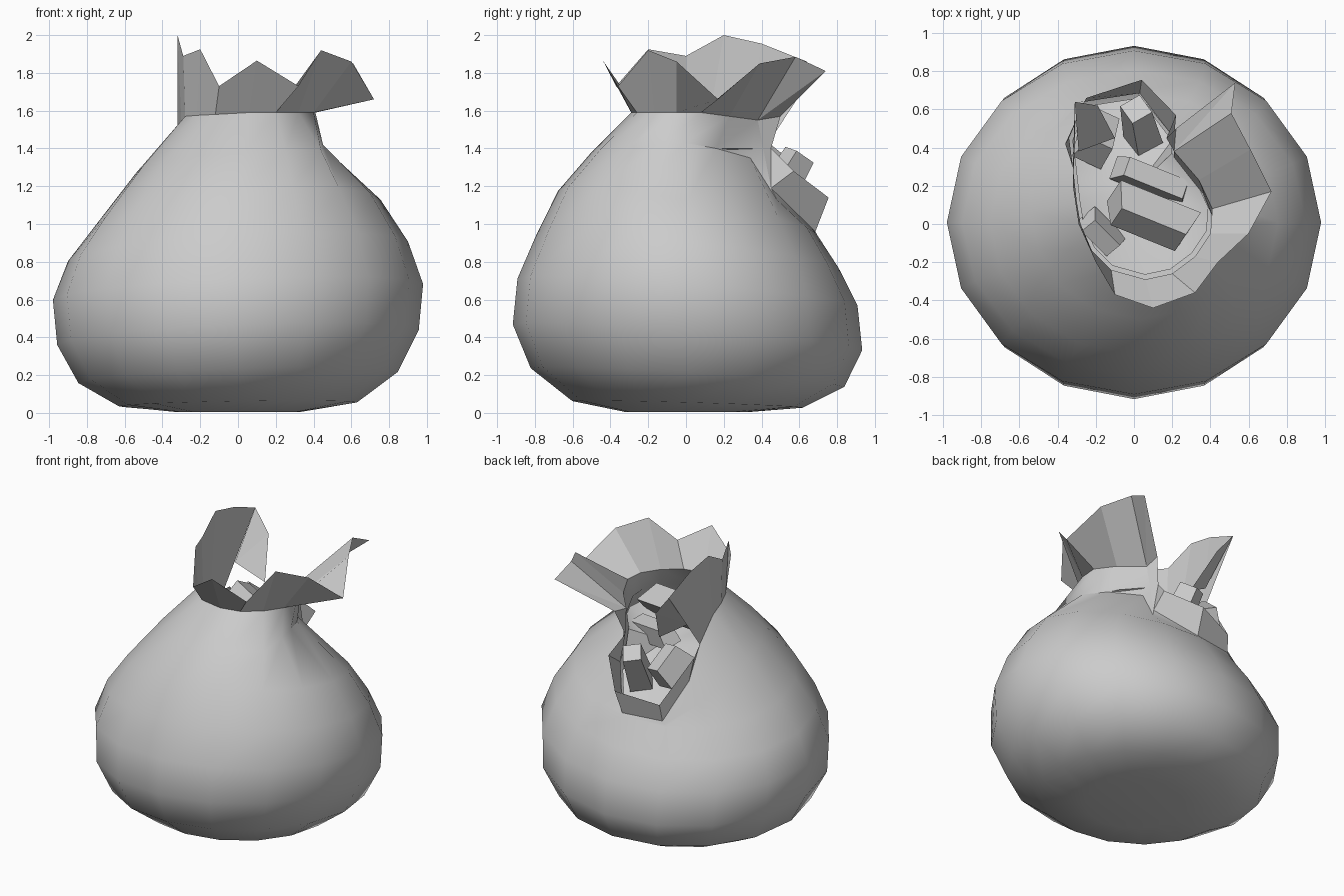
import bpy, math
from mathutils import Vector, Euler

if "Cube" in bpy.data.objects:
    bpy.data.objects.remove(bpy.data.objects["Cube"])

N = 16


def make(name, verts, faces, smooth=True):
    me = bpy.data.meshes.new(name)
    me.from_pydata([tuple(v) for v in verts], [], faces)
    me.update()
    ob = bpy.data.objects.new(name, me)
    bpy.context.collection.objects.link(ob)
    if smooth:
        bpy.ops.object.select_all(action='DESELECT')
        bpy.context.view_layer.objects.active = ob
        ob.select_set(True)
        bpy.ops.object.shade_smooth_by_angle(angle=math.radians(40))
    return ob


# Edge of the opening: round neck at the front, tear down the back
rim = [Vector(p) for p in (
    (.41, .08, 1.59), (.34, .23, 1.57), (.21, .38, 1.55), (.21, .45, 1.19),
    (.03, .685, .96), (-.26, .64, .96), (-.34, .45, 1.20), (-.32, .30, 1.40),
    (-.30, .12, 1.54), (-.28, 0, 1.57), (-.22, -.14, 1.575), (-.12, -.24, 1.58),
    (.06, -.29, 1.59), (.20, -.26, 1.59), (.32, -.17, 1.59), (.40, -.05, 1.59))]

# Sack body: slightly leaning rings (x radius, y radius, height, lean)
rings = []
for rx, ry, z, lean in ((.33, .33, .005, 0), (.63, .61, .045, .016),
                        (.845, .83, .187, .045), (.957, .925, .40, .062),
                        (.98, .90, .64, .065), (.90, .80, .855, .08),
                        (.755, .685, 1.06, .105)):
    ring = []
    for i in range(N):
        a = i * math.tau / N
        c, s = math.cos(a), math.sin(a)
        ring.append(Vector((rx * c, ry * s + .008, z + lean * (.65 * c - 1.1 * s))))
    rings.append(ring)

# Shoulder ring, pinched into a crease under the right-hand collar
crease = {0: (.43, -.01, 1.43), 1: (.36, .16, 1.40), 2: (.21, .34, 1.35),
          3: (.24, .48, 1.13), 15: (.45, -.14, 1.42)}
mid = []
for i, (p, q) in enumerate(zip(rings[-1], rim)):
    m = p.lerp(q, .5)
    b = 1.0 if 3 < i < 7 else 1.03
    mid.append(Vector(crease.get(i, (m.x * b, m.y * b, m.z))))
rings += [mid, rim]
faces = [tuple(reversed(range(N)))]
for k in range(len(rings) - 1):
    for i in range(N):
        j = (i + 1) % N
        faces.append((k * N + i, k * N + j, (k + 1) * N + j, (k + 1) * N + i))
make("sack_body", [v for r in rings for v in r], faces)

# Cloth collar: (rim point it grows from, outer edge x, y, z)
edge = ((0, .72, .17, 1.66), (1, .61, .39, 1.85), (2, .51, .58, 1.885),
        (2, .53, .74, 1.81), (2, .22, .50, 1.57), (3, .17, .45, 1.40),
        (3, .22, .57, 1.28), (4, .04, .755, 1.14), (5, -.25, .66, 1.08),
        (6, -.36, .42, 1.36), (7, -.31, .64, 1.86), (7, -.31, .40, 1.955),
        (8, -.32, .20, 2.0), (9, -.29, 0, 1.89), (10, -.20, -.20, 1.925),
        (11, -.10, -.37, 1.73), (12, .10, -.44, 1.865), (13, .32, -.36, 1.73),
        (14, .44, -.20, 1.92), (15, .60, -.05, 1.86))
verts = rim + [Vector(e[1:]) for e in edge]
faces = []
for n in range(len(edge)):
    m = (n + 1) % len(edge)
    a, b = edge[n][0], edge[m][0]
    if a == b:
        faces.append((a, N + m, N + n))
    elif a != 6:
        faces.append((a, b, N + m, N + n))
    else:
        faces.append((a, b, N + n))
make("cloth_collar", verts, faces, smooth=False)

# Back corner of the left flap, folded inwards
make("collar_fold", ((-.31, .64, 1.86), (-.19, .62, 1.71), (-.29, .38, 1.57),
                     (-.10, .45, 1.45)), [(0, 2, 1), (1, 2, 3)], smooth=False)

# Heap surface inside the opening
bed = [Vector((p.x * .95, .2 + (p.y - .2) * .95, min(p.z - .06, 1.40))) for p in rim]
bed.append(Vector((.02, .2, 1.30)))
make("contents_bed", bed, [(i, (i + 1) % N, N) for i in range(N)])


# Loose bars, tapered like ingots: centre, size, rotation in degrees
def bar(name, loc, size, rot):
    e = Euler([math.radians(r) for r in rot])
    vs = []
    for sz, t in ((-.5, 1), (.5, .8)):
        for sx, sy in ((-.5, -.5), (.5, -.5), (.5, .5), (-.5, .5)):
            v = Vector((sx * size[0] * t, sy * size[1] * t, sz * size[2]))
            v.rotate(e)
            vs.append(v + Vector(loc))
    fs = [(3, 2, 1, 0), (4, 5, 6, 7)]
    fs += [(i, (i + 1) % 4, (i + 1) % 4 + 4, i + 4) for i in range(4)]
    make(name, vs, fs, smooth=False)


bar("bar_centre", (.09, .03, 1.47), (.46, .20, .16), (50, 10, -22))
bar("bar_front_left", (-.17, -.05, 1.41), (.24, .12, .12), (20, 15, -45))
bar("bar_middle", (.10, .23, 1.36), (.42, .13, .13), (-15, 10, -22))
bar("bar_back_right", (.03, .52, 1.23), (.15, .16, .32), (-30, 10, 30))
bar("bar_back_left", (-.19, .46, 1.28), (.17, .26, .16), (-40, 15, -25))
